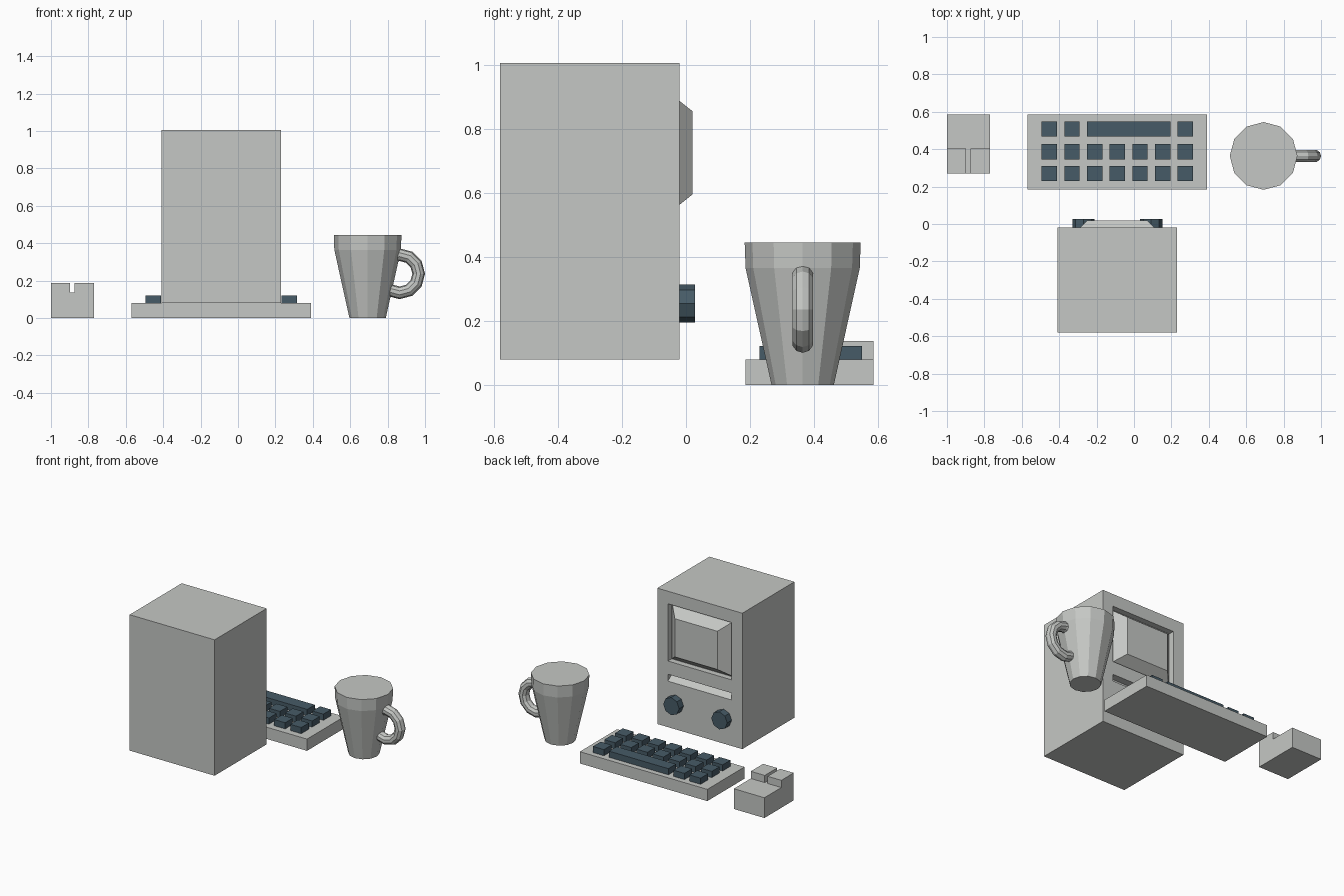
import bpy, bmesh
from math import radians
from mathutils import Matrix, Vector

cube = bpy.data.objects.get("Cube")
if cube:
    bpy.data.objects.remove(cube, do_unlink=True)


def material(name, rgb):
    m = bpy.data.materials.new(name)
    m.use_nodes = True
    m.diffuse_color = (*rgb, 1)
    m.node_tree.nodes["Principled BSDF"].inputs["Base Color"].default_value = (*rgb, 1)
    return m


GREY = material("light_grey", (0.56, 0.575, 0.555))
SLATE = material("dark_slate", (0.062, 0.105, 0.135))


def finish(name, bm, mat):
    bmesh.ops.recalc_face_normals(bm, faces=bm.faces)
    me = bpy.data.meshes.new(name)
    bm.to_mesh(me)
    bm.free()
    me.materials.append(mat)
    ob = bpy.data.objects.new(name, me)
    bpy.context.collection.objects.link(ob)
    return ob


def add_box(bm, x, y, z):
    """Add a box spanning the given (min, max) ranges."""
    size = Vector((x[1] - x[0], y[1] - y[0], z[1] - z[0]))
    mid = Vector((sum(x), sum(y), sum(z))) / 2
    mat = Matrix.Translation(mid) @ Matrix.Diagonal((*size, 1))
    return bmesh.ops.create_cube(bm, size=1, matrix=mat)["verts"]


def box(name, x, y, z, mat=GREY):
    bm = bmesh.new()
    add_box(bm, x, y, z)
    return finish(name, bm, mat)


def prism(name, profile, x, mat=GREY):
    """Extrude a (y, z) profile along x."""
    bm = bmesh.new()
    face = bm.faces.new([bm.verts.new((x[0], y, z)) for y, z in profile])
    ext = bmesh.ops.extrude_face_region(bm, geom=[face])["geom"]
    verts = [v for v in ext if isinstance(v, bmesh.types.BMVert)]
    bmesh.ops.translate(bm, verts=verts, vec=(x[1] - x[0], 0, 0))
    return finish(name, bm, mat)


def cut(target, cutter):
    """Subtract the cutter from the target and discard it."""
    mod = target.modifiers.new("cut", 'BOOLEAN')
    mod.operation = 'DIFFERENCE'
    mod.solver = 'EXACT'
    mod.object = cutter
    bpy.context.view_layer.objects.active = target
    bpy.ops.object.modifier_apply(modifier=mod.name)
    bpy.data.objects.remove(cutter, do_unlink=True)


# Computer case with screen recess and sloping disk slot
FACE = -0.02
OPENING = (-0.33, 0.15)
case = box("computer_case", (-0.41, 0.23), (-0.58, FACE), (0.08, 1.005))
cut(case, box("recess_cutter", OPENING, (FACE - 0.04, 0.1), (0.53, 0.92)))
cut(case, prism("slot_cutter", [(0, 0.393), (FACE, 0.393), (-0.07, 0.43),
                                (-0.07, 0.44), (0, 0.44)], OPENING))

# Bulging screen: a box with its outer face tapered inwards
bm = bmesh.new()
verts = add_box(bm, OPENING, (FACE - 0.042, 0.02), (0.53, 0.92))
for v in verts:
    if v.co.y > 0:
        v.co.x += 0.08 if v.co.x < -0.09 else -0.08
        v.co.z += 0.065 if v.co.z < 0.7 else -0.065
finish("screen", bm, GREY)

# Octagonal knobs below the slot
for side, x in (("right", -0.27), ("left", 0.092)):
    bm = bmesh.new()
    bmesh.ops.create_cone(bm, cap_ends=True, segments=8, radius1=0.06, radius2=0.06, depth=0.055,
                          matrix=Matrix.Translation((x, 0, 0.255)) @ Matrix.Rotation(radians(90), 4, 'X'))
    finish(side + "_knob", bm, SLATE)

# Keyboard base and keys
box("keyboard_base", (-0.57, 0.39), (0.185, 0.585), (0, 0.08))
PITCH, HALF = 0.1213, 0.041
bm = bmesh.new()
for row, y in enumerate((0.27, 0.387, 0.508)):
    spans = [(c, c) for c in range(7)] if row < 2 else [(0, 0), (1, 1), (2, 5), (6, 6)]
    for a, b in spans:
        add_box(bm, (-0.453 + a * PITCH - HALF, -0.453 + b * PITCH + HALF),
                (y - HALF, y + HALF), (0.079, 0.122))
finish("keys", bm, SLATE)

# Mouse: stepped body with two raised buttons
prism("mouse_body", [(0.27, 0), (0.585, 0), (0.585, 0.138), (0.27, 0.138)], (-1, -0.77))
for side, x in (("right", (-1, -0.897)), ("left", (-0.875, -0.77))):
    box(side + "_mouse_button", x, (0.27, 0.403), (0.137, 0.187))

# Mug: twelve-sided rings from foot to rim
MUG = Vector((0.693, 0.364, 0))
bm = bmesh.new()
rings = []
for radius, z in ((0.097, 0), (0.178, 0.365), (0.181, 0.445)):
    ring = bmesh.ops.create_circle(bm, segments=12, radius=radius,
                                   matrix=Matrix.Translation(MUG + Vector((0, 0, z))))["verts"]
    rings.append(ring)
for lo, hi in zip(rings, rings[1:]):
    for i in range(12):
        j = (i + 1) % 12
        bm.faces.new((lo[i], lo[j], hi[j], hi[i]))
bm.faces.new(rings[0])
bm.faces.new(rings[-1])
finish("mug", bm, GREY)

# Mug handle, its inner side buried in the mug
bpy.ops.mesh.primitive_torus_add(major_segments=12, minor_segments=10, major_radius=0.102,
                                 minor_radius=0.034, location=(0.864, MUG.y, 0.237),
                                 rotation=(radians(90), 0, 0))
handle = bpy.context.object
handle.name = "mug_handle"
handle.data.materials.append(GREY)
